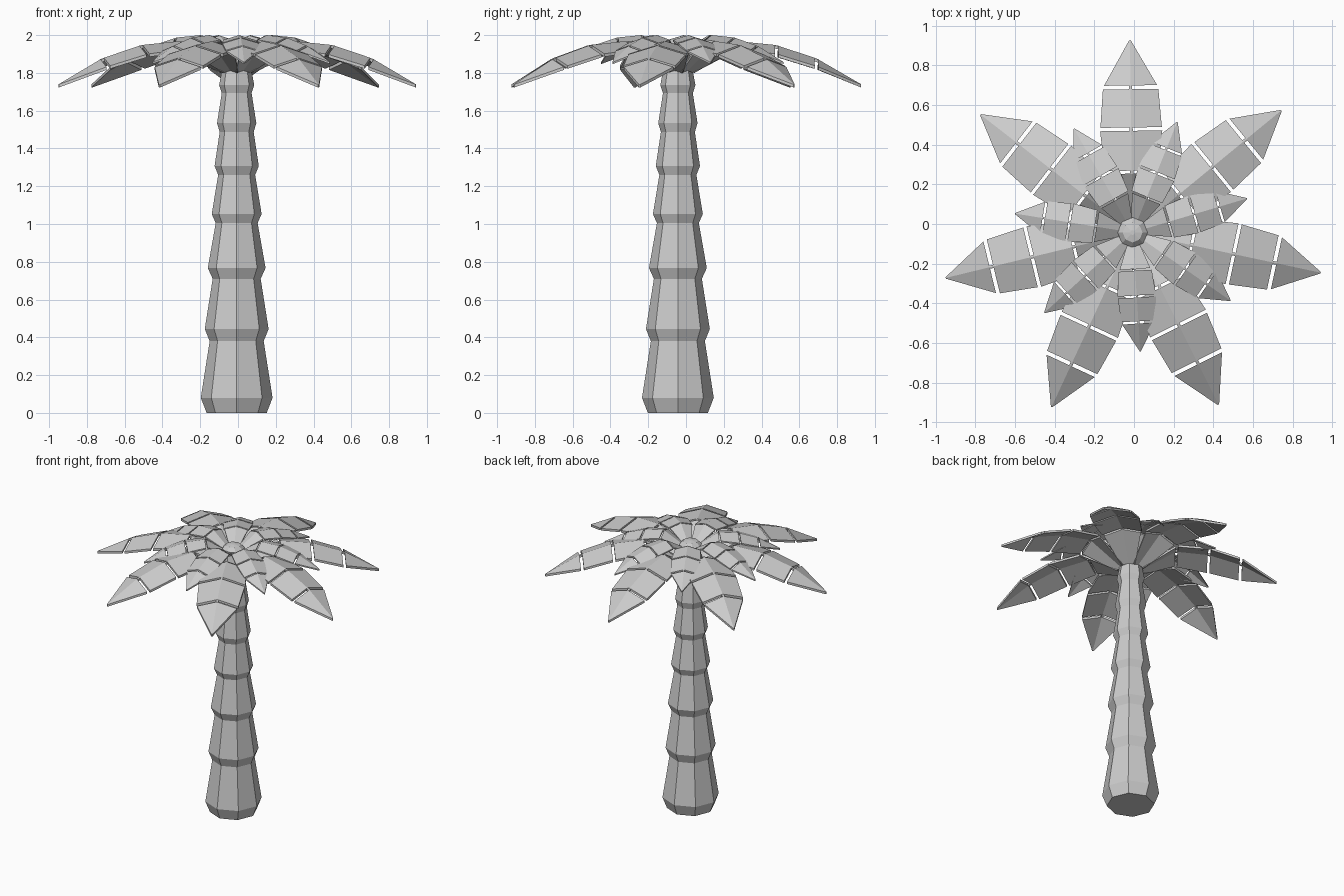
import bpy
import bmesh
import math
from mathutils import Matrix, Vector

if "Cube" in bpy.data.objects:
    bpy.data.objects.remove(bpy.data.objects["Cube"])

CENTER = Vector((-0.007, -0.043, 0))

grey = bpy.data.materials.new("plain_grey")
grey.diffuse_color = (0.6, 0.6, 0.6, 1)
grey.use_nodes = True
grey.node_tree.nodes["Principled BSDF"].inputs["Base Color"].default_value = grey.diffuse_color


def finish(name, bm):
    """Turn a bmesh into a named, flat shaded object."""
    bmesh.ops.recalc_face_normals(bm, faces=bm.faces)
    mesh = bpy.data.meshes.new(name)
    bm.to_mesh(mesh)
    bm.free()
    mesh.materials.append(grey)
    obj = bpy.data.objects.new(name, mesh)
    bpy.context.collection.objects.link(obj)
    obj.location = CENTER
    return obj


def lathe(name, profile, sides):
    """Stack of polygon rings from (radius, height) pairs, closed at both ends."""
    bm = bmesh.new()
    rings = []
    for r, z in profile:
        rings.append([bm.verts.new((r * math.cos(math.tau * i / sides),
                                    r * math.sin(math.tau * i / sides), z))
                      for i in range(sides)])
    for a, b in zip(rings, rings[1:]):
        for i in range(sides):
            j = (i + 1) % sides
            bm.faces.new((a[i], a[j], b[j], b[i]))
    bm.faces.new(rings[0][::-1])
    bm.faces.new(rings[-1])
    return finish(name, bm)


# Trunk: tapering octagonal sections, each flaring out over the one below
lathe("trunk", [(0.159, 0), (0.19, 0.08), (0.143, 0.38), (0.169, 0.444),
                (0.127, 0.71), (0.153, 0.767), (0.111, 1.005), (0.132, 1.053),
                (0.098, 1.26), (0.117, 1.307), (0.09, 1.487), (0.104, 1.534),
                (0.079, 1.693), (0.093, 1.735), (0.064, 1.89)], 8)

# Crown bud: small faceted dome in the middle of the leaves
lathe("crown_bud", [(0.06, 1.88), (0.076, 1.925), (0.05, 1.95), (0.012, 1.957)], 8)

# Leaf pieces: (distance, ridge height below the peak, half width) at both ends
PIECES = [((0.08, 0.14, 0.045), (0.297, 0.003, 0.125)),
          ((0.312, 0.0, 0.135), (0.513, 0.02, 0.157)),
          ((0.53, 0.024, 0.155), (0.723, 0.088, 0.14)),
          ((0.742, 0.096, 0.134), (0.97, 0.228, 0.004))]
DROOP = 0.3       # how far the sides fall away from the ridge
THICK = 0.016


def add_piece(bm, start, end, scale, peak):
    """Roof shaped slab between two stations along the x axis."""
    ends = []
    for d, drop, w in (start, end):
        top = [(d, -w, -drop - DROOP * w), (d, 0, -drop), (d, w, -drop - DROOP * w)]
        under = [(x, y, z - THICK) for x, y, z in reversed(top)]
        ends.append([bm.verts.new((x * scale, y * scale, peak + z * scale))
                     for x, y, z in top + under])
    a, b = ends
    for i in range(6):
        j = (i + 1) % 6
        bm.faces.new((a[i], a[j], b[j], b[i]))
    for e in ends:
        bm.faces.new((e[0], e[1], e[4], e[5]))
        bm.faces.new((e[1], e[2], e[3], e[4]))


def leaf(name, angle, scale, peak):
    bm = bmesh.new()
    for start, end in PIECES:
        add_piece(bm, start, end, scale, peak)
    # narrow midrib joints that bridge the gaps between pieces
    for (_, a), (b, _) in zip(PIECES, PIECES[1:]):
        add_piece(bm, (a[0] - 0.002, a[1], 0.008), (b[0] + 0.002, b[1], 0.008), scale, peak)
    bmesh.ops.rotate(bm, verts=bm.verts, cent=(0, 0, 0),
                     matrix=Matrix.Rotation(math.radians(angle), 3, 'Z'))
    finish(name, bm)


# Two layers of seven leaves, the upper one smaller and turned between the lower
for k in range(7):
    step = k * 360 / 7
    leaf(f"lower_leaf_{k + 1}", 90.8 - step, 1.0, 1.968)
    leaf(f"upper_leaf_{k + 1}", 68 - step, 0.62, 2.0)
